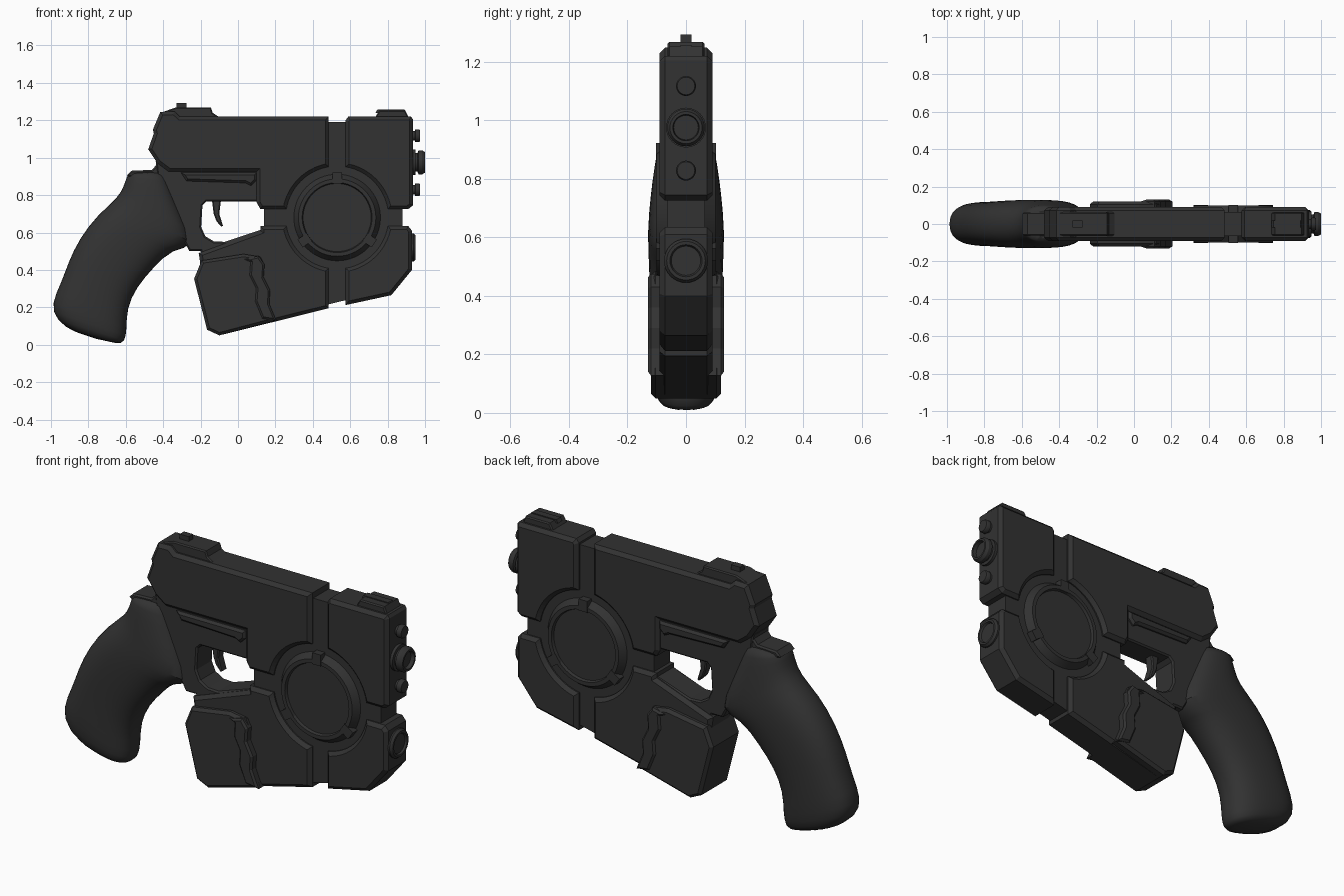
import bpy, bmesh
from math import sin, cos, pi, radians, asin
from mathutils import Matrix

if "Cube" in bpy.data.objects:
    bpy.data.objects.remove(bpy.data.objects["Cube"])

MAT = bpy.data.materials.new("dark_metal")
MAT.diffuse_color = (0.032, 0.032, 0.032, 1)
MAT.use_nodes = True
MAT.node_tree.nodes["Principled BSDF"].inputs["Base Color"].default_value = MAT.diffuse_color
CX, CZ, R, GAP = 0.53, 0.68, 0.275, 0.045   # disc centre, recess radius, half gap


def finish(name, bm, smooth=None):
    bmesh.ops.recalc_face_normals(bm, faces=bm.faces)
    me = bpy.data.meshes.new(name)
    bm.to_mesh(me)
    bm.free()
    ob = bpy.data.objects.new(name, me)
    bpy.context.collection.objects.link(ob)
    me.materials.append(MAT)
    if smooth:
        bpy.ops.object.select_all(action='DESELECT')
        ob.select_set(True)
        bpy.context.view_layer.objects.active = ob
        bpy.ops.object.shade_smooth_by_angle(angle=radians(smooth))
    return ob


def prism(name, pts, hw, bevel=0.0):
    """Side profile (x, z) extruded to y = +-hw, with chamfered outline."""
    bm = bmesh.new()
    rings = [[bm.verts.new((x, y, z)) for x, z in pts] for y in (-hw, hw)]
    n = len(pts)
    for r in rings:
        bm.faces.new(r)
    for i in range(n):
        j = (i + 1) % n
        bm.faces.new((rings[0][i], rings[0][j], rings[1][j], rings[1][i]))
    bmesh.ops.recalc_face_normals(bm, faces=bm.faces)
    if bevel:
        edges = [e for e in bm.edges if abs(e.verts[0].co.y - e.verts[1].co.y) < 1e-6]
        bmesh.ops.bevel(bm, geom=edges, offset=bevel, segments=1, profile=0.5,
                        affect='EDGES', clamp_overlap=False)
    return finish(name, bm)


def lathe(name, prof, mat, n=48):
    """Revolve (radius, height) about local z, then place with mat."""
    bm = bmesh.new()
    rings = [[bm.verts.new((r * cos(2 * pi * i / n), r * sin(2 * pi * i / n), h))
              for i in range(n)] for r, h in prof]
    for a, b in zip(rings, rings[1:]):
        for i in range(n):
            j = (i + 1) % n
            bm.faces.new((a[i], a[j], b[j], b[i]))
    bm.faces.new(rings[0])
    bm.faces.new(rings[-1])
    bm.transform(mat)
    return finish(name, bm, 30)


def quarter(q, n=14):
    """Recess arc in quadrant q, counter-clockwise."""
    d = asin(GAP / R)
    a0, a1 = q * pi / 2 + d, (q + 1) * pi / 2 - d
    return [(CX + R * cos(a0 + (a1 - a0) * i / n), CZ + R * sin(a0 + (a1 - a0) * i / n))
            for i in range(n + 1)]


L, RT, UP, DN = CX - GAP, CX + GAP, CZ + GAP, CZ - GAP

# Four outer shells around the disc
prism("upper_rear_shell", quarter(1) + [
    (0.12, UP), (0.10, 0.76), (0.10, 0.925), (-0.37, 0.925), (-0.43, 0.97), (-0.48, 1.045),
    (-0.45, 1.13), (-0.455, 1.15), (-0.415, 1.245), (-0.34, 1.248), (-0.31, 1.22),
    (L, 1.22)], 0.09, 0.018)
prism("upper_front_shell", quarter(0) + [(RT, 1.2), (0.59, 1.22), (0.925, 1.22),
      (0.935, 1.205), (0.935, 0.745), (0.91, UP)], 0.09, 0.018)
prism("lower_rear_shell", quarter(2) + [(L, 0.195), (-0.08, 0.055), (-0.15, 0.08),
      (-0.21, 0.49), (0.12, 0.61), (0.12, DN)], 0.09, 0.018)
prism("lower_front_shell", quarter(3) + [(0.91, DN), (0.93, 0.61), (0.93, 0.40),
      (0.82, 0.265), (RT, 0.212)], 0.09, 0.018)

# Inner core showing in the gaps
prism("core", [(0.2, 1.19), (0.88, 1.19), (0.88, 0.42), (0.79, 0.29), (0.5, 0.22),
               (0.14, 0.13), (0.14, 1.0)], 0.065)

# Side disc with chamfered rim and three tabs
half = [(0.235, 0.06), (0.207, 0.10), (0.187, 0.10), (0.182, 0.085)]
lathe("side_disc", [(r, -h) for r, h in reversed(half)] + half,
      Matrix.Translation((CX, 0, CZ)) @ Matrix.Rotation(pi / 2, 4, 'X'), 64)
for k, a in enumerate((90, 215, 325)):
    bm = bmesh.new()
    bmesh.ops.create_cube(bm, size=1, matrix=Matrix.Translation((CX, 0, CZ))
                          @ Matrix.Rotation(-radians(a), 4, 'Y')
                          @ Matrix.Translation((0.212, 0, 0)) @ Matrix.Diagonal((0.06, 0.205, 0.05, 1)))
    finish(f"disc_tab_{k}", bm)

# Frame with trigger guard, side rails, trigger
prism("frame", [(-0.44, 0.98), (0.12, 0.98), (0.12, 0.765), (-0.17, 0.765), (-0.19, 0.745),
                (-0.197, 0.63), (-0.175, 0.58), (-0.13, 0.553), (-0.07, 0.55), (0.13, 0.617),
                (0.13, 0.54), (-0.19, 0.44), (-0.2, 0.5), (-0.26, 0.5), (-0.42, 0.8)], 0.07, 0.008)
prism("side_rail", [(-0.305, 0.92), (0.10, 0.92), (0.10, 0.88), (0.07, 0.85), (0.04, 0.865),
                    (-0.275, 0.875)], 0.09, 0.012)
prism("trigger", [(-0.14, 0.78), (-0.09, 0.78), (-0.10, 0.70), (-0.08, 0.635), (-0.09, 0.632),
                  (-0.115, 0.66), (-0.13, 0.70)], 0.025, 0.006)

# Magazine block with zigzag raised strip
prism("magazine", [(-0.235, 0.352), (-0.195, 0.45), (0.03, 0.485), (0.12, 0.47), (0.14, 0.43),
                   (0.135, 0.36), (0.17, 0.29), (0.165, 0.22), (0.205, 0.13), (-0.10, 0.05),
                   (-0.165, 0.08)], 0.12, 0.015)
edge = [(0.11, 0.475), (0.142, 0.43), (0.137, 0.36), (0.172, 0.29), (0.167, 0.22), (0.205, 0.128)]
prism("magazine_strip", edge + [(x - 0.075, z + 0.012 - (0.03 if i == 0 else 0))
                                for i, (x, z) in reversed(list(enumerate(edge)))], 0.13, 0.01)

# Grip: loft of rounded sections given by back point, front point, half width
sections = [(-0.87, 0.06, -0.64, 0.0, 0.08), (-0.975, 0.13, -0.603, 0.015, 0.112),
            (-1.003, 0.22, -0.592, 0.08, 0.12), (-0.945, 0.335, -0.594, 0.19, 0.12),
            (-0.91, 0.44, -0.54, 0.31, 0.122), (-0.85, 0.57, -0.45, 0.41, 0.128),
            (-0.75, 0.70, -0.35, 0.515, 0.132), (-0.64, 0.79, -0.215, 0.515, 0.13),
            (-0.61, 0.855, -0.30, 0.70, 0.118), (-0.592, 0.91, -0.375, 0.89, 0.10),
            (-0.58, 0.92, -0.39, 0.93, 0.09)]
bm = bmesh.new()
N = 20
rings = []
for bx, bz, fx, fz, hw in sections:
    ring = []
    for i in range(N):
        c, s = cos(2 * pi * i / N), sin(2 * pi * i / N)
        u = (1 if c > 0 else -1) * abs(c) ** 0.8 / 2 + 0.5
        v = (1 if s > 0 else -1) * abs(s) ** 0.8
        ring.append(bm.verts.new((bx + (fx - bx) * u, hw * v, bz + (fz - bz) * u)))
    rings.append(ring)
for a, b in zip(rings, rings[1:]):
    for i in range(N):
        j = (i + 1) % N
        bm.faces.new((a[i], a[j], b[j], b[i]))
bm.faces.new(rings[0])
bm.faces.new(rings[-1])
grip = finish("grip", bm, 60)
sub = grip.modifiers.new("subdivide", 'SUBSURF')
sub.levels = sub.render_levels = 1
prism("grip_tang", [(-0.595, 0.905), (-0.57, 0.93), (-0.46, 0.935), (-0.42, 0.98), (-0.38, 0.9),
                    (-0.5, 0.86)], 0.065, 0.008)

# Sights
prism("rear_sight_base", [(-0.40, 1.2), (-0.40, 1.245), (-0.335, 1.268), (-0.145, 1.268),
                          (-0.135, 1.24), (-0.09, 1.21)], 0.063, 0.006)
prism("rear_sight_post", [(-0.328, 1.26), (-0.328, 1.293), (-0.275, 1.293), (-0.275, 1.26)], 0.018)
prism("front_sight_base", [(0.73, 1.21), (0.755, 1.252), (0.895, 1.252), (0.915, 1.21)], 0.062, 0.006)
prism("front_sight_rib", [(0.735, 1.24), (0.745, 1.257), (0.89, 1.257), (0.9, 1.24)], 0.018)

# Muzzle fittings along the front face
FRONT = Matrix.Rotation(pi / 2, 4, 'Y')


def fitting(name, x, z, prof):
    lathe(name, prof, Matrix.Translation((x, 0, z)) @ FRONT, 32)


fitting("barrel", 0.92, 0.975, [(0.068, 0), (0.068, 0.03), (0.05, 0.03), (0.05, 0.04), (0.064, 0.045),
                                (0.064, 0.065), (0.055, 0.08), (0.045, 0.08), (0.042, 0.06)])
for k, z in enumerate((1.117, 0.828)):
    fitting(f"small_nozzle_{k}", 0.92, z, [(0.026, 0), (0.026, 0.025), (0.034, 0.028),
                                           (0.034, 0.047), (0.03, 0.054)])
fitting("lower_lens", 0.9, 0.52, [(0.075, 0), (0.075, 0.038), (0.066, 0.05), (0.055, 0.05), (0.05, 0.04)])
